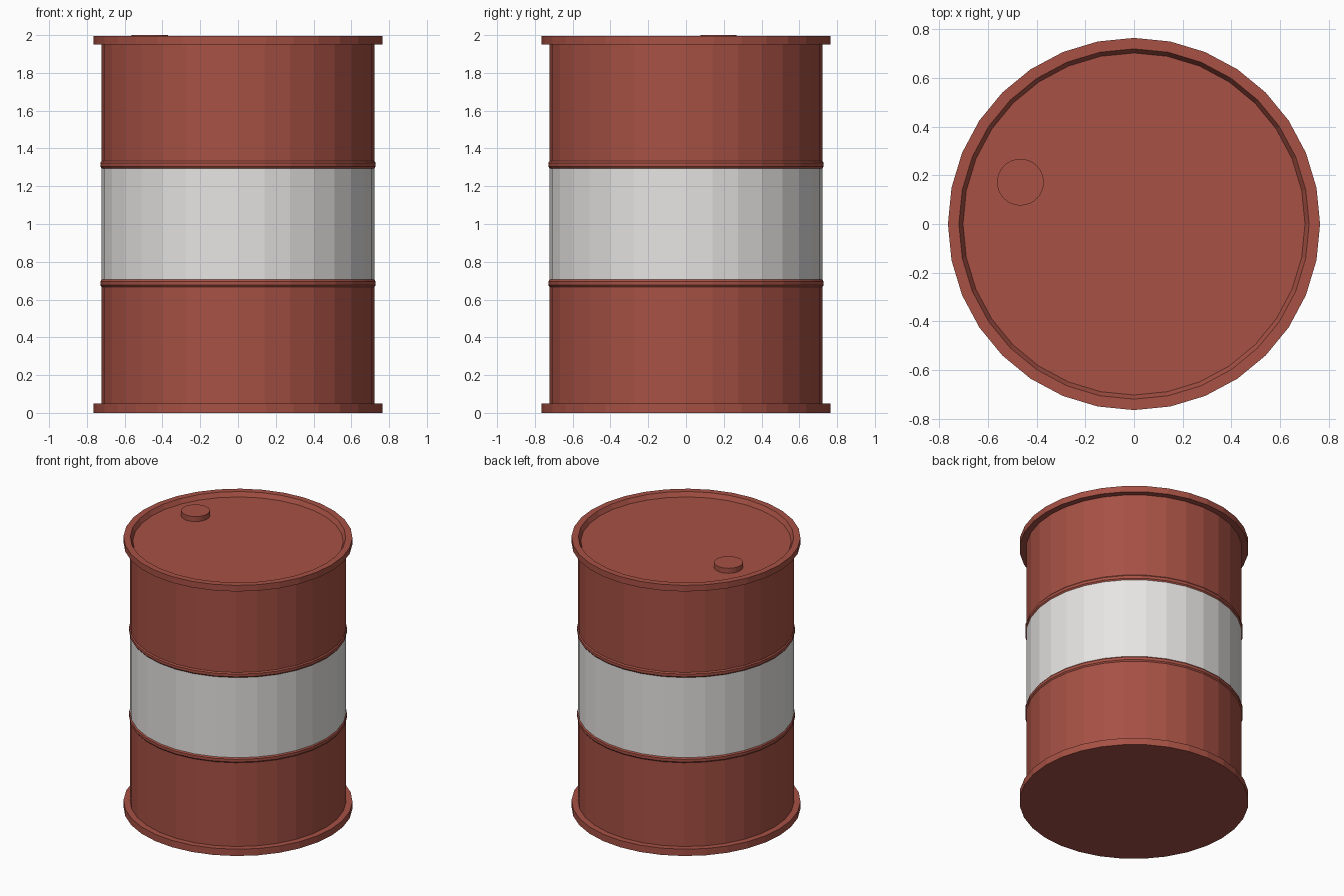
import bpy
import bmesh
from math import cos, sin, tau

cube = bpy.data.objects.get("Cube")
if cube:
    bpy.data.objects.remove(cube, do_unlink=True)

SIDES = 32
BODY_R, RIM_R = 0.722, 0.765
LID_Z, RIM_TOP = 1.963, 1.995


def make_material(name, rgb):
    mat = bpy.data.materials.new(name)
    mat.use_nodes = True
    mat.diffuse_color = (*rgb, 1)
    mat.node_tree.nodes["Principled BSDF"].inputs["Base Color"].default_value = (*rgb, 1)
    return mat


red = make_material("rust red paint", (0.385, 0.082, 0.058))
white = make_material("pale grey paint", (0.80, 0.785, 0.77))


def lathe(name, profile, mat, center=(0, 0)):
    """Turn (radius, z) points, listed bottom to top, into a faceted solid; radius 0 closes an end."""
    bm = bmesh.new()
    rings = []
    for r, z in profile:
        count = SIDES if r else 1
        rings.append([bm.verts.new((center[0] + r * cos(tau * i / SIDES),
                                    center[1] + r * sin(tau * i / SIDES), z))
                      for i in range(count)])
    for low, high in zip(rings, rings[1:]):
        if len(low) == 1:
            bm.faces.new(high[::-1])
        elif len(high) == 1:
            bm.faces.new(low)
        else:
            for i in range(SIDES):
                j = (i + 1) % SIDES
                bm.faces.new((low[i], low[j], high[j], high[i]))
    # the centre points only mark closed ends
    bmesh.ops.delete(bm, geom=[v for v in bm.verts if not v.link_faces], context='VERTS')
    mesh = bpy.data.meshes.new(name)
    bm.to_mesh(mesh)
    bm.free()
    mesh.materials.append(mat)
    obj = bpy.data.objects.new(name, mesh)
    bpy.context.collection.objects.link(obj)
    return obj


# Drum wall: two red sections around a pale stripe
lathe("lower_wall", [(BODY_R, 0.05), (BODY_R, 0.705)], red)
lathe("stripe", [(BODY_R, 0.705), (BODY_R, 1.295)], white)
lathe("upper_wall", [(BODY_R, 1.295), (BODY_R, 1.95)], red)

# Raised hoops beside the stripe
for name, z in (("lower_hoop", 0.667), ("upper_hoop", 1.295)):
    lathe(name, [(BODY_R, z), (BODY_R + 0.007, z + 0.009),
                 (BODY_R + 0.007, z + 0.029), (BODY_R, z + 0.038)], red)

# Flat base with a projecting rim
lathe("base_rim", [(0, 0), (RIM_R, 0), (RIM_R, 0.05), (BODY_R, 0.05)], red)

# Top rim with the lid sunk inside it
lathe("top_rim_and_lid", [(BODY_R, 1.95), (RIM_R, 1.95), (RIM_R, RIM_TOP),
                          (0.72, RIM_TOP), (0.703, LID_Z), (0, LID_Z)], red)

# Filler cap
lathe("filler_cap", [(0.096, LID_Z), (0.096, 2.0), (0, 2.0)], red, center=(-0.467, 0.172))
